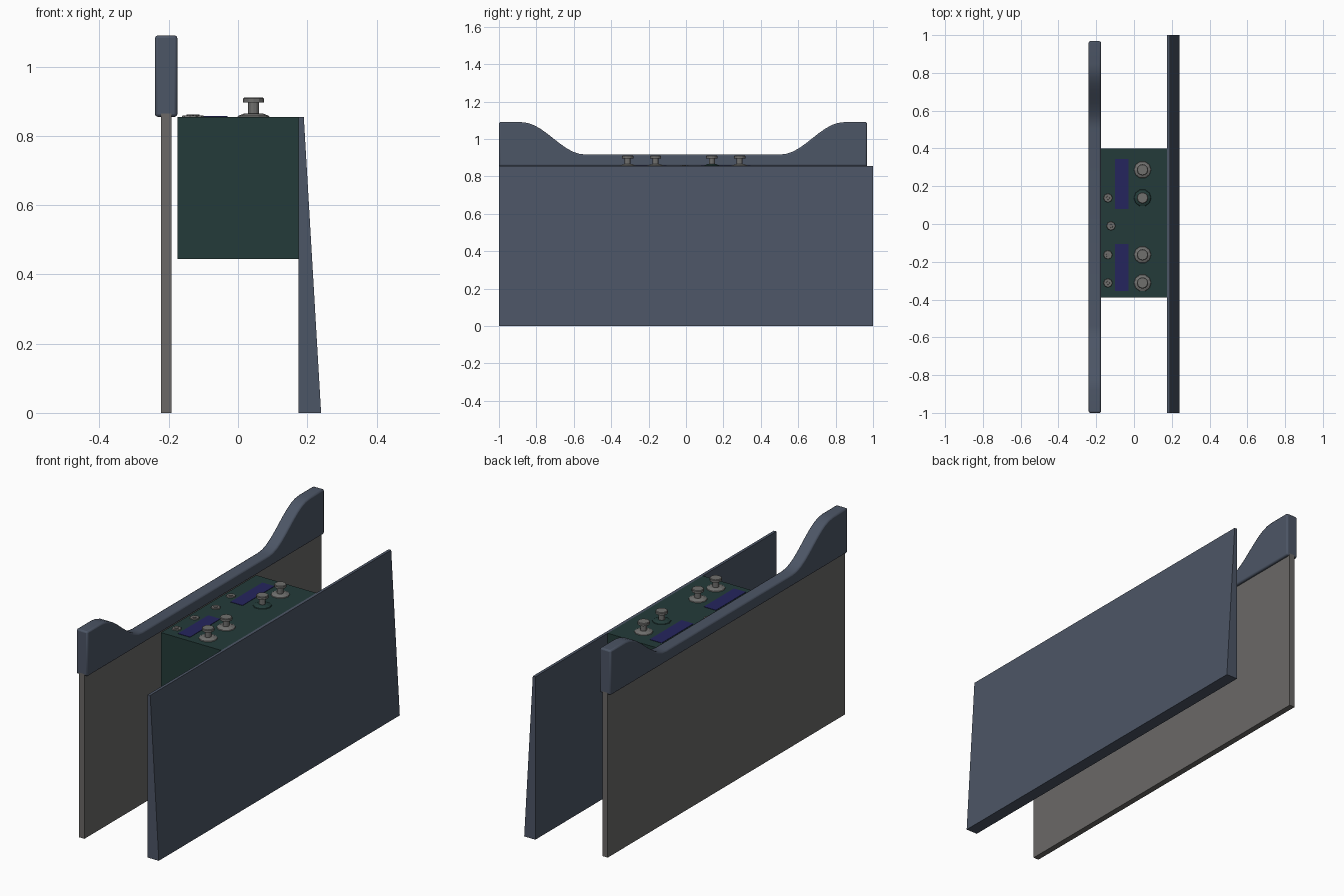
import bpy, bmesh, math
from mathutils import Vector

cube = bpy.data.objects.get("Cube")
if cube:
    bpy.data.objects.remove(cube, do_unlink=True)


def material(name, r, g, b):
    m = bpy.data.materials.new(name)
    m.use_nodes = True
    color = (r, g, b, 1)
    m.diffuse_color = color
    m.node_tree.nodes["Principled BSDF"].inputs["Base Color"].default_value = color
    return m


SLATE = material("slate blue", 0.073, 0.092, 0.132)
GREY = material("warm grey", 0.145, 0.14, 0.135)
GREEN = material("dark green", 0.017, 0.044, 0.041)
BLUE = material("display blue", 0.018, 0.018, 0.11)
METAL = material("metal grey", 0.16, 0.16, 0.155)


def finish(bm, name, mat):
    bmesh.ops.recalc_face_normals(bm, faces=bm.faces)
    mesh = bpy.data.meshes.new(name)
    bm.to_mesh(mesh)
    bm.free()
    mesh.materials.append(mat)
    obj = bpy.data.objects.new(name, mesh)
    bpy.context.collection.objects.link(obj)
    return obj


def extrude_profile(name, points, offset, mat):
    """Flat outline pushed along one axis."""
    bm = bmesh.new()
    face = bm.faces.new([bm.verts.new(p) for p in points])
    top = bmesh.ops.extrude_face_region(bm, geom=[face])["geom"]
    bmesh.ops.translate(bm, vec=Vector(offset),
                        verts=[v for v in top if isinstance(v, bmesh.types.BMVert)])
    return finish(bm, name, mat)


def box(name, x0, x1, y0, y1, z0, z1, mat):
    outline = [(x0, y0, z0), (x1, y0, z0), (x1, y0, z1), (x0, y0, z1)]
    return extrude_profile(name, outline, (0, y1 - y0, 0), mat)


def lathe(name, x, y, z, profile, sides, mat):
    """Closed turned part from (radius, height) pairs."""
    bm = bmesh.new()
    rings = [[bm.verts.new((x + r * math.cos(math.tau * i / sides),
                            y + r * math.sin(math.tau * i / sides), z + h))
              for i in range(sides)] for r, h in profile]
    for a, b in zip(rings, rings[1:]):
        for i in range(sides):
            j = (i + 1) % sides
            bm.faces.new((a[i], a[j], b[j], b[i]))
    bm.faces.new(rings[0])
    bm.faces.new(rings[-1])
    return finish(bm, name, mat)


# Main walls and control housing
TOP = 0.855
BACK = 0.968
box("rear_wall", -0.223, -0.192, -1, BACK, 0, TOP + 0.01, GREY)
box("control_housing", -0.175, 0.175, -0.39, 0.4, 0.445, TOP, GREEN)
extrude_profile("tapered_wall",
                [(0.175, -1, 0), (0.24, -1, 0), (0.19, -1, TOP), (0.175, -1, TOP)],
                (0, 2, 0), SLATE)

# Capping rail with a raised, S-curved shoulder at each end
HIGH, LOW, STEPS = 1.09, 0.917, 10


def shoulder(y0, y1, z0, z1):
    return [(-0.24, y0 + (y1 - y0) * t,
             z0 + (z1 - z0) * (1 - math.cos(math.pi * t)) / 2)
            for t in (i / STEPS for i in range(STEPS + 1))]


outline = [(-0.24, -1, TOP), (-0.24, -1, HIGH)]
outline += shoulder(-0.88, -0.54, HIGH, LOW) + shoulder(0.505, 0.845, LOW, HIGH)
outline += [(-0.24, BACK, HIGH), (-0.24, BACK, TOP)]
rail = extrude_profile("capping_rail", outline, (0.065, 0, 0), SLATE)
bevel = rail.modifiers.new("edge_bevel", "BEVEL")
bevel.width = 0.008
bevel.segments = 2
bevel.limit_method = "ANGLE"
bevel.angle_limit = math.radians(40)
bpy.context.view_layer.objects.active = rail
rail.select_set(True)
bpy.ops.object.shade_smooth_by_angle(angle=math.radians(30))
rail.select_set(False)

# Displays
for label, y0, y1 in (("front", -0.355, -0.105), ("back", 0.08, 0.345)):
    box(label + "_display", -0.1, -0.03, y0, y1, TOP - 0.001, TOP + 0.002, BLUE)

# Knobs: flared collar, stem and cap
COLLAR = [(0.046, 0), (0.044, 0.003), (0.026, 0.01)]
KNOB = [(0.016, 0), (0.016, 0.042), (0.03, 0.042), (0.03, 0.053), (0.027, 0.056)]
for n, y in enumerate((-0.312, -0.163, 0.138, 0.287), 1):
    collar_mat = GREEN if n == 3 else METAL
    lathe(f"knob_collar_{n}", 0.045, y, TOP, COLLAR, 10, collar_mat)
    lathe(f"knob_{n}", 0.045, y, TOP, KNOB, 12, METAL)

# Small buttons: low ring with a raised centre
for n, (x, y) in enumerate(((-0.138, -0.312), (-0.138, -0.163),
                            (-0.122, -0.01), (-0.138, 0.138)), 1):
    lathe(f"button_ring_{n}", x, y, TOP, [(0.024, 0), (0.022, 0.004)], 8, METAL)
    lathe(f"button_{n}", x, y, TOP, [(0.011, 0), (0.01, 0.007)], 8, GREY)
